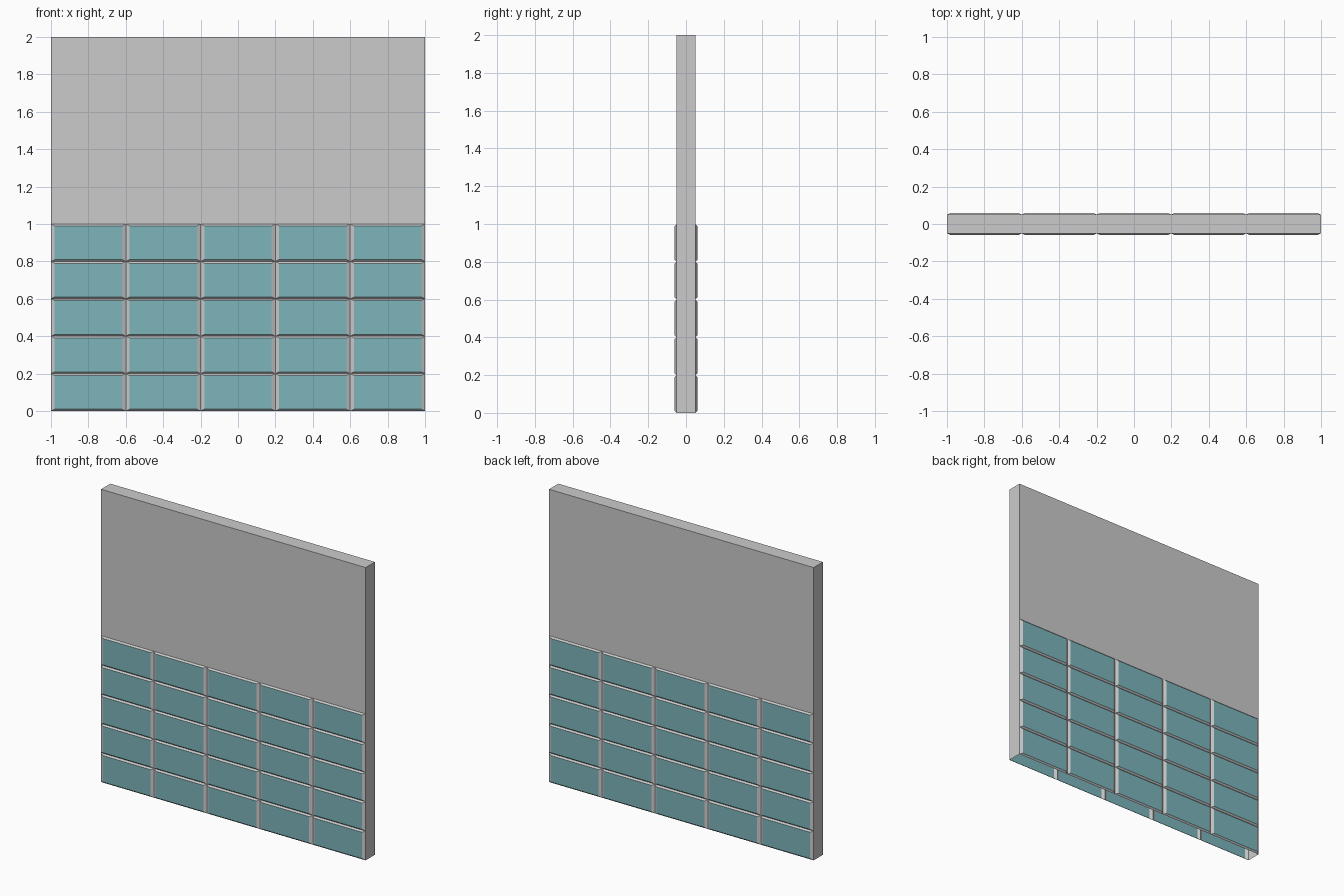
import bpy, bmesh
from mathutils import Vector, Matrix

if "Cube" in bpy.data.objects:
    bpy.data.objects.remove(bpy.data.objects["Cube"])

# Colours: neutral wall and teal panels
def material(name, colour):
    m = bpy.data.materials.new(name)
    m.diffuse_color = colour
    m.use_nodes = True
    m.node_tree.nodes["Principled BSDF"].inputs["Base Color"].default_value = m.diffuse_color
    return m

grey = material("wall_grey", (0.8, 0.8, 0.8, 1))
teal = material("panel_teal", (0.2, 0.46, 0.5, 1))

# Wall slab, open underneath
bm = bmesh.new()
bmesh.ops.create_cube(bm, size=1, matrix=Matrix.Translation((0, 0, 1)) @ Matrix.Diagonal((2, 0.1, 2, 1)))
bm.normal_update()
bmesh.ops.delete(bm, geom=[f for f in bm.faces if f.normal.z < -0.5], context='FACES')

# Cut the lower half into a 5 x 5 grid
def cut(point, normal):
    bmesh.ops.bisect_plane(bm, geom=bm.verts[:] + bm.edges[:] + bm.faces[:],
                           plane_co=point, plane_no=normal)

for i in range(5):
    cut((0, 0, 0.2 * (i + 1)), (0, 0, 1))
for x in (-0.6, -0.2, 0.2, 0.6):
    cut((x, 0, 0), (1, 0, 0))

# Raise a chamfered panel from every grid cell, front and back
bm.normal_update()
cells = [f for f in bm.faces if abs(f.normal.y) > 0.5 and f.calc_center_median().z < 1]
panels = bmesh.ops.extrude_discrete_faces(bm, faces=cells)["faces"]
for f in panels:
    c = f.calc_center_median()
    side = 1 if c.y > 0 else -1
    for v in f.verts:
        v.co = c + (v.co - c) * 0.9 + Vector((0, 0.01 * side, 0))
    f.material_index = 1

# Merge the leftover flat cuts on the plain wall
bmesh.ops.dissolve_limit(bm, angle_limit=0.01, verts=bm.verts[:], edges=bm.edges[:], delimit={'MATERIAL'})

mesh = bpy.data.meshes.new("panelled_wall")
bm.to_mesh(mesh)
bm.free()
mesh.materials.append(grey)
mesh.materials.append(teal)
wall = bpy.data.objects.new("panelled_wall", mesh)
bpy.context.collection.objects.link(wall)
